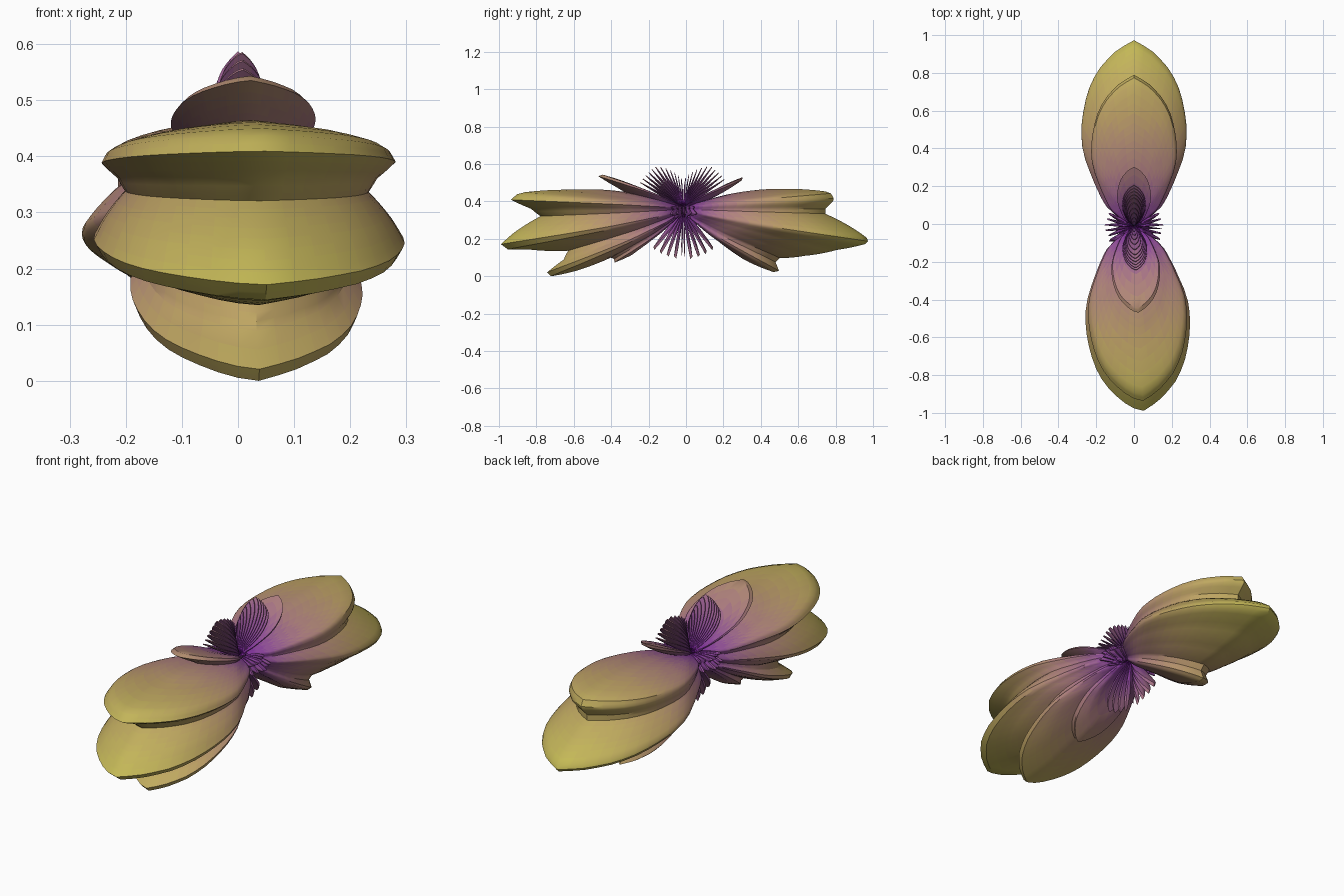
import bpy, bmesh, math

if "Cube" in bpy.data.objects:
    bpy.data.objects.remove(bpy.data.objects["Cube"])

CENTRE = (0.0, -0.015, 0.36)
N_EL, N_AZ = 180, 120


def interp(table, t):
    """Linear lookup in a sorted list of (position, value)."""
    if t <= table[0][0]:
        return table[0][1]
    for (a, va), (b, vb) in zip(table, table[1:]):
        if t <= b:
            return va + (vb - va) * (t - a) / (b - a)
    return table[-1][1]


def add_small_lobes(main, first_up, first_down):
    """Add the dense upper spikes and the lower fan to a main elevation profile."""
    pts = list(main)
    el = first_up
    while el < 88:
        tip = 0.27 if el < 55 else 0.27 - 0.13 * (el - 55) / 35
        pts += [(el, 0.07), (el + 2, tip), (el + 3, tip)]
        el += 5
    pts.append((90, 0.07))
    el = first_down
    while el > -86:
        pts += [(el, 0.09), (el - 3, 0.26), (el - 6, 0.27)]
        el -= 9
    pts.append((-90, 0.2))
    return sorted(pts)


# Elevation profiles (degrees, radius) of the back (+y) and front (-y) lobes
back = add_small_lobes([
    (-46, 0.12), (-43, 0.25), (-40, 0.42), (-35, 0.59), (-33, 0.61), (-30, 0.57),
    (-27, 0.58), (-21, 0.70), (-15, 0.85), (-11, 0.99), (-9.5, 1.01), (-7, 0.93),
    (-2, 0.76), (0, 0.76), (3.5, 0.81), (6.5, 0.79), (11, 0.56), (16, 0.33),
    (20, 0.16), (23, 0.25), (26, 0.35), (28, 0.36), (30, 0.27)], 33, -49)
front = add_small_lobes([
    (-46, 0.12), (-42, 0.37), (-38, 0.47), (-36, 0.46), (-34, 0.47), (-30, 0.67),
    (-27, 0.80), (-25, 0.81), (-23, 0.70), (-20, 0.66), (-15, 0.85), (-13, 0.97),
    (-11, 1.0), (-8, 0.92), (-3, 0.77), (0, 0.82), (3, 0.93), (5.5, 0.89),
    (10, 0.59), (16, 0.33), (18, 0.38), (21, 0.49), (23, 0.47), (26, 0.28)], 29, -49)

# Azimuth fall-off away from the y axis, with small ripples towards the sides
petal = [(0, 1), (6, 0.945), (13, 0.86), (18, 0.78), (24, 0.67), (28, 0.60), (34, 0.49),
         (40, 0.35), (46, 0.26), (54, 0.18), (57, 0.12), (61, 0.16), (65, 0.15), (68, 0.08),
         (72, 0.15), (76, 0.15), (79, 0.07), (83, 0.15), (87, 0.16), (90, 0.08)]


def radius(el, az):
    s = math.sin(math.radians(az))
    w = min(1, max(0, 0.5 + 2 * s))
    off = abs((az - 90 + 180) % 360 - 180)
    if s < 0:
        off = abs((az - 272.3 + 180) % 360 - 180)
    return (w * interp(back, el) + (1 - w) * interp(front, el)) * interp(petal, min(off, 90))


# Radial surface with a ring of points per elevation
bm = bmesh.new()
cx, cy, cz = CENTRE


def point(el, az, r):
    e, a = math.radians(el), math.radians(az)
    return bm.verts.new((cx + r * math.cos(e) * math.cos(a),
                         cy + r * math.cos(e) * math.sin(a), cz + r * math.sin(e)))


rings = []
for i in range(1, N_EL):
    el = -90 + 180 * i / N_EL
    rings.append([point(el, 360 * j / N_AZ, radius(el, 360 * j / N_AZ)) for j in range(N_AZ)])
bottom, top = point(-90, 0, 0.06), point(90, 0, 0.04)
for j in range(N_AZ):
    k = (j + 1) % N_AZ
    bm.faces.new((bottom, rings[0][k], rings[0][j]))
    bm.faces.new((top, rings[-1][j], rings[-1][k]))
    for a, b in zip(rings, rings[1:]):
        bm.faces.new((a[j], a[k], b[k], b[j]))

# Colour bands from purple core to yellow tips
stops = [(0, (0.15, 0.0, 0.30)), (0.12, (0.26, 0.06, 0.32)), (0.3, (0.42, 0.20, 0.22)),
         (0.6, (0.50, 0.34, 0.13)), (1.0, (0.56, 0.50, 0.09))]
mesh = bpy.data.meshes.new("radiation_lobes")
BANDS = 24
for n in range(BANDS):
    t = (n + 0.5) / BANDS
    mat = bpy.data.materials.new(f"band_{n}")
    mat.diffuse_color = [interp([(p, c[i]) for p, c in stops], t) for i in range(3)] + [1]
    mat.use_nodes = True
    mat.node_tree.nodes["Principled BSDF"].inputs["Base Color"].default_value = mat.diffuse_color
    mesh.materials.append(mat)
for f in bm.faces:
    m = f.calc_center_median()
    d = math.dist(m, CENTRE)
    f.material_index = min(BANDS - 1, int(d * BANDS))

# Stand the lowest lobe on the ground
low = min(v.co.z for v in bm.verts)
bmesh.ops.translate(bm, vec=(0, 0, -low), verts=bm.verts)
bm.to_mesh(mesh)
bm.free()
obj = bpy.data.objects.new("radiation_lobes", mesh)
bpy.context.collection.objects.link(obj)
bpy.context.view_layer.objects.active = obj
obj.select_set(True)
bpy.ops.object.shade_smooth_by_angle(angle=math.radians(35))
